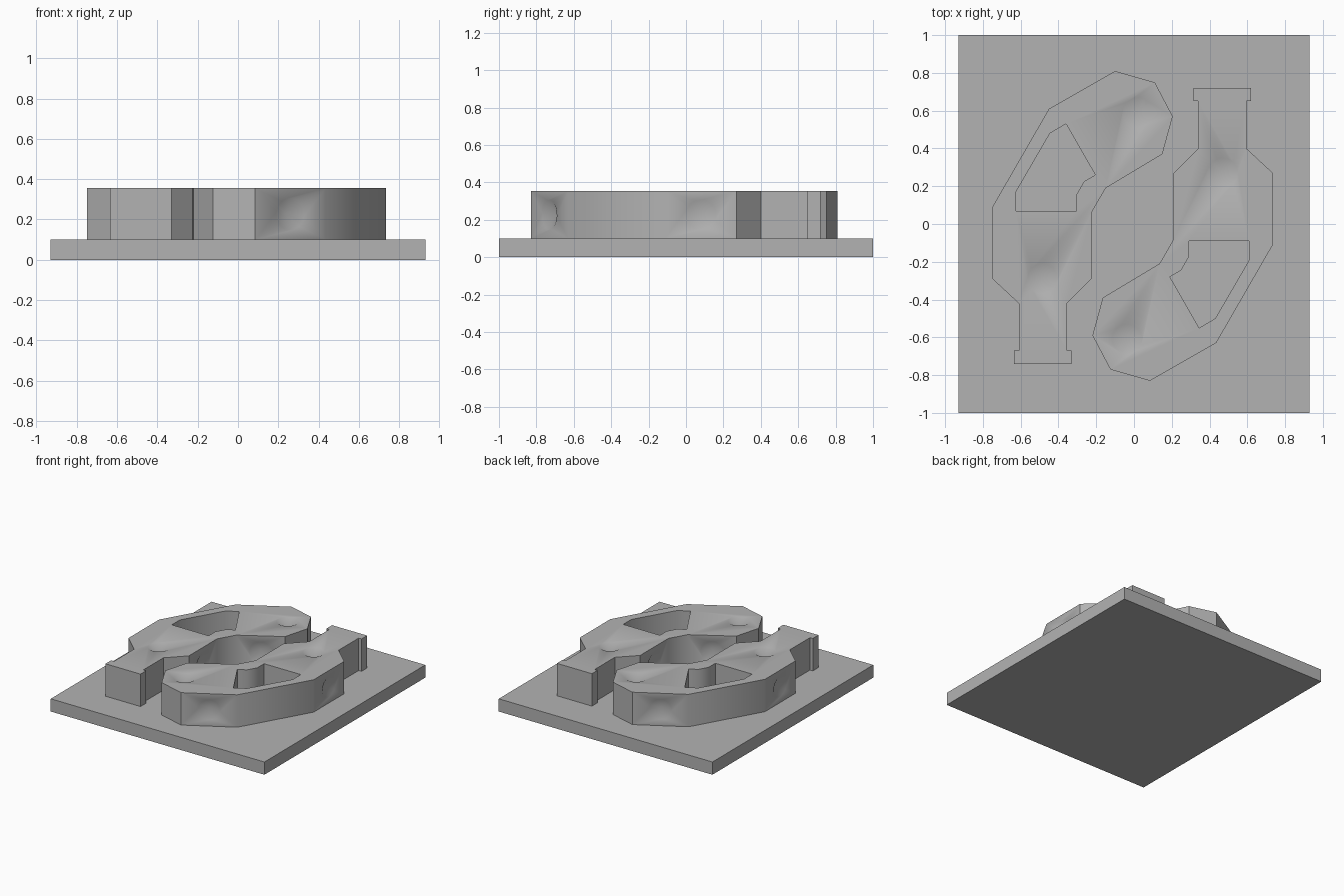
import bpy, bmesh, math
from mathutils import Vector

if "Cube" in bpy.data.objects:
    bpy.data.objects.remove(bpy.data.objects["Cube"], do_unlink=True)

grey = bpy.data.materials.new("plain grey")
grey.use_nodes = True
grey.diffuse_color = (0.45, 0.45, 0.45, 1)
grey.node_tree.nodes["Principled BSDF"].inputs["Base Color"].default_value = grey.diffuse_color

PLATE_TOP, TOP = 0.10, 0.355
MID = (PLATE_TOP + TOP) / 2


def make_object(name, bm):
    bmesh.ops.recalc_face_normals(bm, faces=bm.faces)
    mesh = bpy.data.meshes.new(name)
    bm.to_mesh(mesh)
    bm.free()
    mesh.materials.append(grey)
    obj = bpy.data.objects.new(name, mesh)
    bpy.context.collection.objects.link(obj)
    return obj


def prism(name, points, z0, z1):
    bm = bmesh.new()
    face = bm.faces.new([bm.verts.new((x, y, z0)) for x, y in points])
    top = bmesh.ops.extrude_face_region(bm, geom=[face])
    verts = [v for v in top["geom"] if isinstance(v, bmesh.types.BMVert)]
    bmesh.ops.translate(bm, verts=verts, vec=(0, 0, z1 - z0))
    return make_object(name, bm)


def dent_cutter(centre, normal, radius=0.08, depth=0.045, rise=0.02):
    # Cone with its tip sunk below the surface
    bm = bmesh.new()
    bmesh.ops.create_cone(bm, cap_ends=True, segments=16, radius1=0,
                          radius2=radius * (depth + rise) / depth, depth=depth + rise)
    bmesh.ops.remove_doubles(bm, verts=bm.verts, dist=0.0001)
    bmesh.ops.translate(bm, verts=bm.verts, vec=(0, 0, (rise - depth) / 2))
    turn = Vector((0, 0, 1)).rotation_difference(Vector(normal)).to_matrix()
    bmesh.ops.rotate(bm, verts=bm.verts, cent=(0, 0, 0), matrix=turn)
    bmesh.ops.translate(bm, verts=bm.verts, vec=centre)
    return make_object("dent_cutter", bm)


def cut(target, cutter):
    cutter.hide_render = True
    mod = target.modifiers.new("cut", 'BOOLEAN')
    mod.operation, mod.solver, mod.object = 'DIFFERENCE', 'EXACT', cutter
    bpy.context.view_layer.objects.active = target
    bpy.ops.object.modifier_apply(modifier=mod.name)
    bpy.data.objects.remove(cutter, do_unlink=True)


# Base plate
prism("base_plate", [(-0.93, -1), (0.93, -1), (0.93, 1), (-0.93, 1)], 0, PLATE_TOP)

# Hooked block, listed clockwise from its outer side
outline = [(-0.75, 0.09), (-0.45, 0.61), (-0.10, 0.81), (0.11, 0.75), (0.205, 0.57),
           (0.15, 0.37), (-0.15, 0.19), (-0.225, 0.06), (-0.225, -0.29), (-0.355, -0.42),
           (-0.355, -0.67), (-0.33, -0.67), (-0.33, -0.74), (-0.635, -0.74),
           (-0.635, -0.67), (-0.61, -0.67), (-0.61, -0.42), (-0.75, -0.29)]
block = prism("left_hooked_block", outline, PLATE_TOP, TOP)

# Open pocket through the block
pocket = [(-0.625, 0.07), (-0.625, 0.17), (-0.445, 0.48), (-0.36, 0.53),
          (-0.205, 0.26), (-0.265, 0.225), (-0.305, 0.155), (-0.305, 0.07)]
cut(block, prism("pocket_cutter", pocket, 0, TOP + 0.1))

# Round dents on top and in the middle of the four broad walls
for x, y in [(-0.485, -0.29), (0.02, 0.59)]:
    cut(block, dent_cutter((x, y, TOP), (0, 0, 1)))
for i in (1, 5, 7, 17):
    a, b = Vector(outline[i]), Vector(outline[(i + 1) % len(outline)])
    m, d = (a + b) / 2, (b - a).normalized()
    cut(block, dent_cutter((m.x, m.y, MID), (-d.y, d.x, 0)))

bpy.ops.object.select_all(action='DESELECT')
block.select_set(True)
bpy.context.view_layer.objects.active = block
bpy.ops.object.shade_smooth_by_angle(angle=math.radians(32))

# Matching block, turned half way round
twin = block.copy()
twin.name = "right_hooked_block"
twin.rotation_euler.z = math.pi
twin.location = (-0.015, -0.02, 0)
bpy.context.collection.objects.link(twin)
